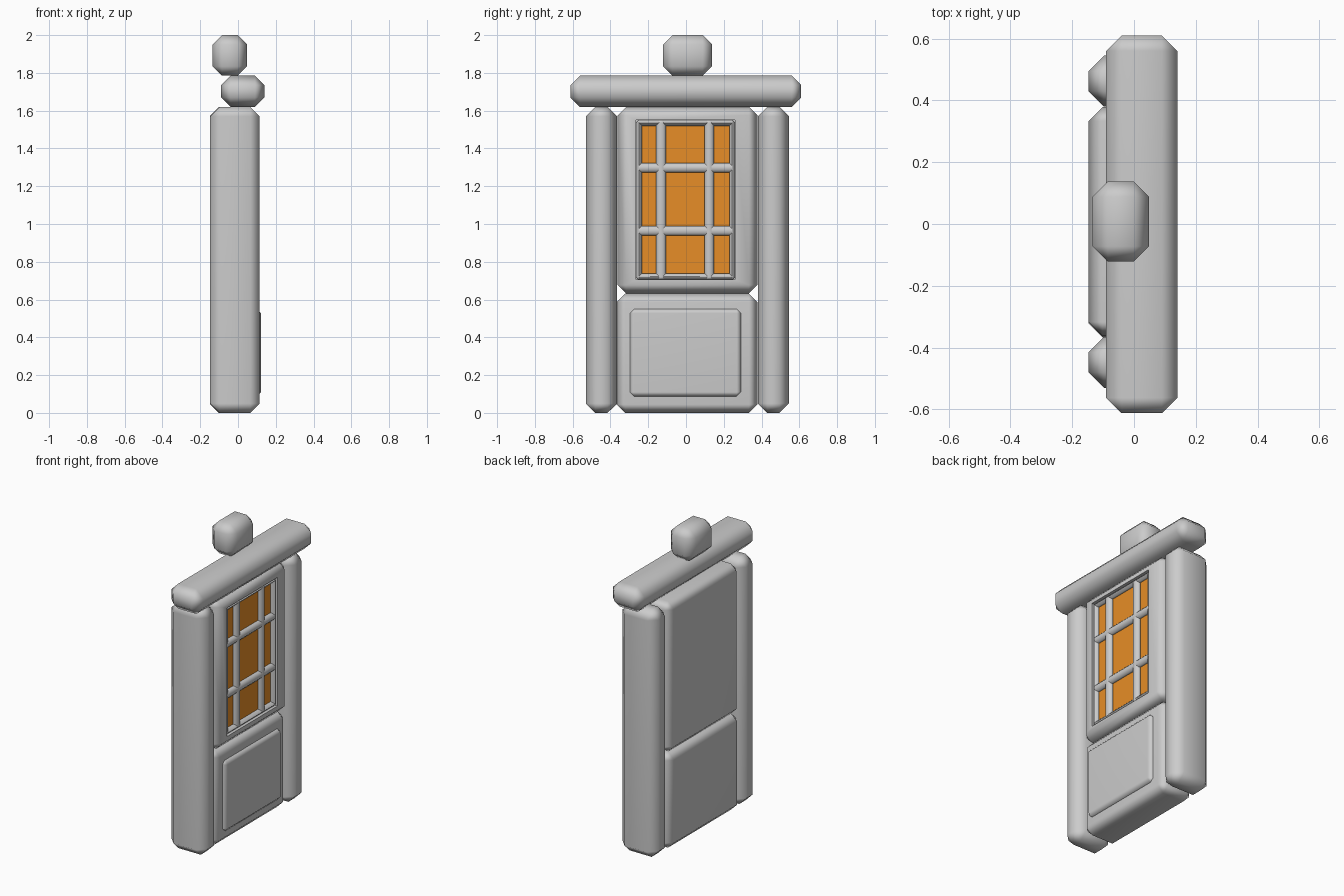
import bpy, bmesh
from math import radians

cube = bpy.data.objects.get("Cube")
if cube:
    bpy.data.objects.remove(cube)


def make_material(name, rgb):
    mat = bpy.data.materials.new(name)
    mat.use_nodes = True
    color = (*rgb, 1)
    mat.diffuse_color = color
    mat.node_tree.nodes["Principled BSDF"].inputs["Base Color"].default_value = color
    return mat


stone = make_material("grey", (0.6, 0.6, 0.6))
amber = make_material("amber", (0.8, 0.27, 0.02))


def block(name, x, y, z, bevel=0.05, mat=stone, recess=None):
    """Chamfered, softly shaded box given by its (min, max) on each axis."""
    bm = bmesh.new()
    bmesh.ops.create_cube(bm, size=1)
    for v in bm.verts:
        v.co = [r[0] if c < 0 else r[1] for c, r in zip(v.co, (x, y, z))]
    if bevel:
        bmesh.ops.bevel(bm, geom=bm.edges[:], offset=bevel, segments=1,
                        affect='EDGES', clamp_overlap=True)
    if recess:
        # Sink a rectangular opening into the +x face
        ry, rz, depth = recess
        face = max(bm.faces, key=lambda f: f.calc_center_median().x)
        mid = face.calc_center_median()
        bmesh.ops.inset_region(bm, faces=[face], thickness=0.01)
        for v in face.verts:
            v.co.y = ry[0] if v.co.y < mid.y else ry[1]
            v.co.z = rz[0] if v.co.z < mid.z else rz[1]
        floor = bmesh.ops.extrude_face_region(bm, geom=[face])["geom"]
        bmesh.ops.translate(bm, vec=(-depth, 0, 0),
                            verts=[g for g in floor if isinstance(g, bmesh.types.BMVert)])
        if face.is_valid:
            bmesh.ops.delete(bm, geom=[face], context='FACES_ONLY')
    bmesh.ops.recalc_face_normals(bm, faces=bm.faces[:])
    mesh = bpy.data.meshes.new(name)
    bm.to_mesh(mesh)
    bm.free()
    mesh.materials.append(mat)
    obj = bpy.data.objects.new(name, mesh)
    bpy.context.collection.objects.link(obj)
    bpy.ops.object.select_all(action='DESELECT')
    obj.select_set(True)
    bpy.context.view_layer.objects.active = obj
    bpy.ops.object.shade_smooth_by_angle(angle=radians(60))
    weighted = obj.modifiers.new("soft chamfers", 'WEIGHTED_NORMAL')
    weighted.keep_sharp = True
    return obj


# Posts, lintel and top block
block("right_post", (-0.147, 0.115), (-0.53, -0.365), (0, 1.62))
block("left_post", (-0.147, 0.115), (0.38, 0.545), (0, 1.62))
block("lintel", (-0.09, 0.14), (-0.612, 0.61), (1.62, 1.785))
block("top_block", (-0.135, 0.048), (-0.122, 0.138), (1.785, 2.0))

# Lower body with raised panel
block("lower_body", (-0.147, 0.095), (-0.367, 0.378), (0, 0.632), 0.045)
block("raised_panel", (0.06, 0.122), (-0.297, 0.29), (0.088, 0.55), 0.022)

# Upper body with sunken window
window_y, window_z = (-0.265, 0.26), (0.705, 1.55)
block("upper_body", (-0.147, 0.105), (-0.362, 0.378), (0.632, 1.62), 0.045,
      recess=(window_y, window_z, 0.035))
block("window_glass", (0.068, 0.075), (-0.25, 0.245), (0.72, 1.535), 0, amber)

# Window border and glazing bars
bar_x = (0.06, 0.1)
for name, y in (("right_border", (-0.265, -0.234)), ("left_border", (0.229, 0.26)),
                ("right_mullion", (-0.158, -0.106)), ("left_mullion", (0.098, 0.148))):
    block(name, bar_x, y, window_z, 0.014)
for name, z in (("lower_border", (0.705, 0.738)), ("upper_border", (1.52, 1.55)),
                ("lower_bar", (0.938, 0.99)), ("upper_bar", (1.272, 1.322))):
    block(name, bar_x, window_y, z, 0.014)
